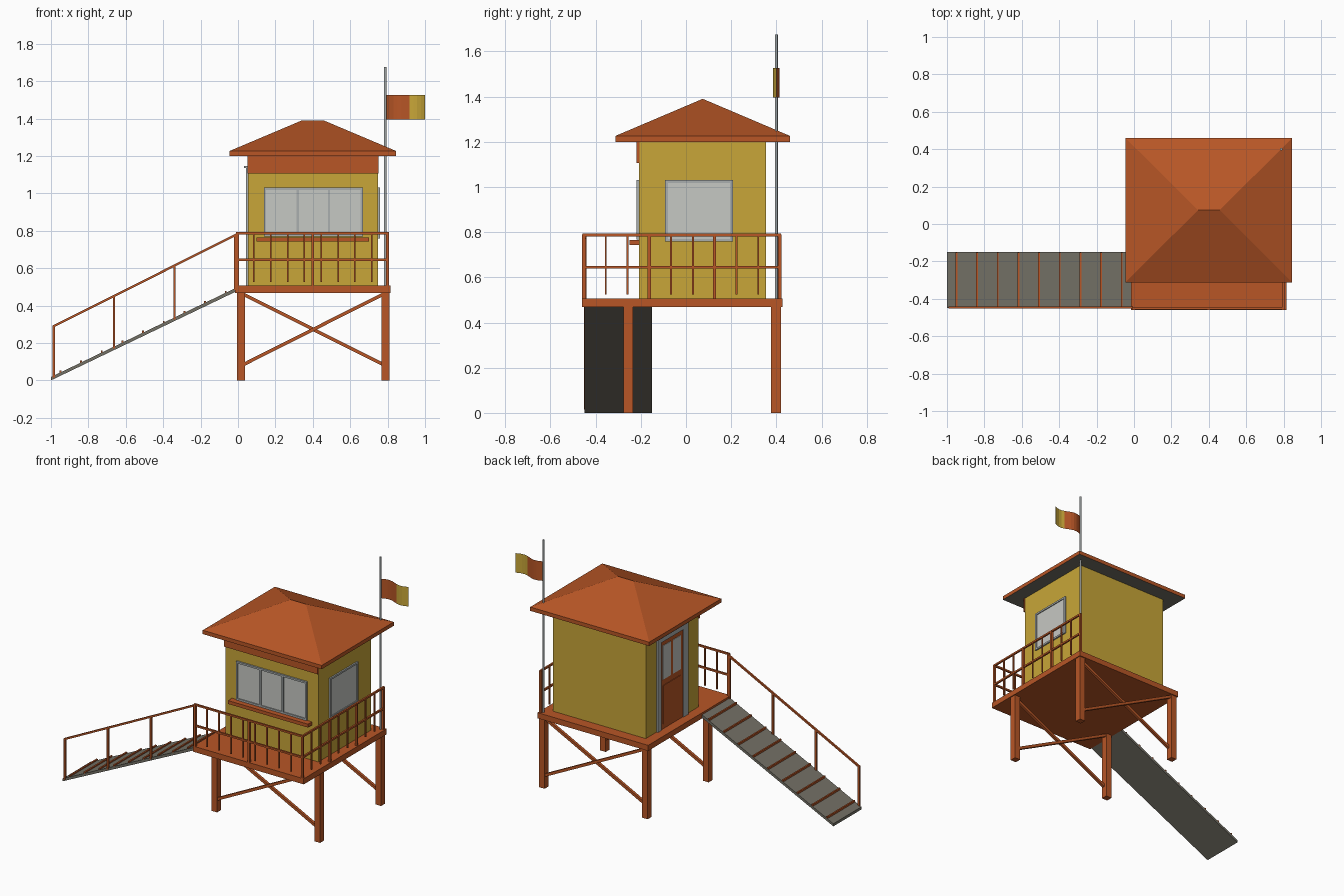
import bpy, bmesh, math
from mathutils import Vector

if "Cube" in bpy.data.objects:
    bpy.data.objects.remove(bpy.data.objects["Cube"])


def material(name, rgb):
    m = bpy.data.materials.new(name)
    lin = [(c / 255 / 12.92) if c < 11 else ((c / 255 + 0.055) / 1.055) ** 2.4 for c in rgb]
    m.diffuse_color = (*lin, 1)
    m.use_nodes = True
    m.node_tree.nodes["Principled BSDF"].inputs["Base Color"].default_value = m.diffuse_color
    return m


ORANGE = material("burnt orange", (184, 86, 38))
YELLOW = material("mustard yellow", (200, 166, 56))
GLASS = material("pale glass", (198, 200, 195))
METAL = material("light grey metal", (170, 175, 175))
GREY = material("weathered grey", (116, 113, 102))


def finish(name, bm, *mats):
    bmesh.ops.recalc_face_normals(bm, faces=bm.faces)
    me = bpy.data.meshes.new(name)
    bm.to_mesh(me)
    bm.free()
    ob = bpy.data.objects.new(name, me)
    for m in mats:
        me.materials.append(m)
    bpy.context.collection.objects.link(ob)
    return ob


def add_box(bm, x0, x1, y0, y1, z0, z1):
    v = [bm.verts.new((x, y, z)) for z in (z0, z1)
         for x, y in ((x0, y0), (x1, y0), (x1, y1), (x0, y1))]
    bm.faces.new(v[:4])
    bm.faces.new(v[4:])
    for i in range(4):
        j = (i + 1) % 4
        bm.faces.new((v[i], v[j], v[j + 4], v[i + 4]))


def boxes(name, mat, *dims):
    bm = bmesh.new()
    for d in dims:
        add_box(bm, *d)
    return finish(name, bm, mat)


def add_bar(bm, a, b, w):
    """Square bar from a to b, lying in an xz plane."""
    a, b = Vector(a), Vector(b)
    d = (b - a).normalized()
    s, n = Vector((0, w / 2, 0)), d.cross(Vector((0, 1, 0))) * w / 2
    v = [bm.verts.new(p + o) for p in (a, b) for o in (s + n, s - n, -s - n, n - s)]
    bm.faces.new(v[:4])
    bm.faces.new(v[4:])
    for i in range(4):
        j = (i + 1) % 4
        bm.faces.new((v[i], v[j], v[j + 4], v[i + 4]))


# Platform, legs and cross braces
boxes("deck", ORANGE, (-0.015, 0.815, -0.46, 0.427, 0.468, 0.506))
boxes("legs", ORANGE, *[(x, x + 0.043, y, y + 0.043, 0, 0.468)
                        for x in (-0.006, 0.766) for y in (-0.277, 0.377)])
bm = bmesh.new()
for y in (-0.255, 0.398):
    add_bar(bm, (0.03, y - 0.008, 0.085), (0.775, y - 0.008, 0.46), 0.018)
    add_bar(bm, (0.03, y + 0.008, 0.46), (0.775, y + 0.008, 0.085), 0.018)
finish("cross_braces", bm, ORANGE)

# Cabin with front board and counter
boxes("cabin_walls", YELLOW, (0.053, 0.748, -0.208, 0.355, 0.506, 1.2))
boxes("front_board", ORANGE, (0.05, 0.751, -0.22, -0.206, 1.105, 1.2))
boxes("front_counter", ORANGE, (0.1, 0.7, -0.25, -0.206, 0.742, 0.765))

# Hipped roof with a short ridge and a grey soffit
bm = bmesh.new()
X0, X1, Y0, Y1 = -0.046, 0.846, -0.312, 0.46
low, eave = [[bm.verts.new((x, y, z)) for x, y in ((X0, Y0), (X1, Y0), (X1, Y1), (X0, Y1))]
             for z in (1.2, 1.226)]
ra, rb = bm.verts.new((0.342, 0.074, 1.39)), bm.verts.new((0.458, 0.074, 1.39))
bm.faces.new(low)
for i in range(4):
    j = (i + 1) % 4
    bm.faces.new((low[i], low[j], eave[j], eave[i]))
bm.faces.new((eave[0], eave[1], rb, ra))
bm.faces.new((eave[1], eave[2], rb))
bm.faces.new((eave[2], eave[3], ra, rb))
bm.faces.new((eave[3], eave[0], ra))
roof = finish("roof", bm, ORANGE, GREY)
for p in roof.data.polygons:
    p.material_index = 1 if p.normal.z < -0.9 else 0

# Front window: three panes in a metal frame
boxes("front_glass", GLASS, (0.145, 0.66, -0.213, -0.206, 0.775, 1.025))
fy = (-0.22, -0.206)
boxes("front_window_frame", METAL,
      (0.138, 0.667, *fy, 1.018, 1.03), (0.138, 0.667, *fy, 0.768, 0.78),
      *[(x - 0.006, x + 0.006, *fy, 0.78, 1.018) for x in (0.144, 0.319, 0.487, 0.661)])

# Side window: one pane
boxes("side_glass", GLASS, (0.746, 0.752, -0.085, 0.2, 0.765, 1.02))
fx = (0.746, 0.758)
boxes("side_window_frame", METAL,
      (*fx, -0.092, 0.207, 1.018, 1.03), (*fx, -0.092, 0.207, 0.758, 0.77),
      (*fx, -0.092, -0.08, 0.77, 1.018), (*fx, 0.195, 0.207, 0.77, 1.018))

# Door on the stair side, with two upper panes
boxes("door_frame", METAL,
      (0.042, 0.056, 0.205, 0.24, 0.506, 1.1), (0.042, 0.056, -0.085, -0.035, 0.506, 1.1),
      (0.042, 0.056, -0.085, 0.24, 1.1, 1.135), (0.033, 0.056, -0.09, 0.245, 1.135, 1.147))
boxes("door_leaf", ORANGE, (0.048, 0.056, -0.035, 0.205, 0.506, 1.1))
boxes("door_panel", ORANGE, (0.044, 0.05, -0.01, 0.18, 0.54, 0.8))
boxes("door_panes", GLASS, *[(0.045, 0.05, y, y + 0.085, 0.84, 1.07) for y in (-0.012, 0.097)])

# Front and right railings
RY, RX = -0.452, 0.8
t = 0.006
rails = [d for z in (0.787, 0.645) for d in (
    (-0.01, RX + t, RY - t, RY + t, z - t, z + t),
    (RX - t, RX + t, RY, 0.42, z - t, z + t))]
boxes("rails", ORANGE, *rails)
p = 0.0075
boxes("rail_posts", ORANGE,
      *[(x - p, x + p, RY - p, RY + p, 0.5, 0.79) for x in (-0.003, 0.4, RX)],
      *[(RX - p, RX + p, y - p, y + p, 0.5, 0.79) for y in (-0.162, 0.126, 0.415)])
b = 0.004
boxes("balusters", ORANGE,
      *[(x - b, x + b, RY - b, RY + b, 0.525, 0.787)
        for x in [0.085 + 0.09 * i for i in range(8)]],
      *[(RX - b, RX + b, y - b, y + b, 0.525, 0.787)
        for y in [RY + 0.0965 * i for i in (1, 2, 4, 5, 7, 8)]])

# Sloping ramp with cleats
SLOPE = 0.482


def ramp_z(x):
    return 0.018 + (x + 1) * SLOPE


bm = bmesh.new()
profile = ((-1, 0.0), (-1, 0.018), (-0.012, ramp_z(-0.012)), (-0.012, ramp_z(-0.012) - 0.02))
sides = [[bm.verts.new((x, y, z)) for x, z in profile] for y in (-0.45, -0.15)]
for s in sides:
    bm.faces.new(s)
for i in range(4):
    j = (i + 1) % 4
    bm.faces.new((sides[0][i], sides[0][j], sides[1][j], sides[1][i]))
finish("ramp", bm, GREY)
boxes("ramp_cleats", ORANGE,
      *[(x - 0.005, x + 0.005, -0.448, -0.152, ramp_z(x) - 0.008, ramp_z(x) + 0.01)
        for x in [-0.95 + 0.1106 * i for i in range(9)]])

# Ramp handrail
bm = bmesh.new()
add_bar(bm, (-0.99, -0.446, 0.287), (-0.008, -0.446, 0.78), 0.012)
for x in (-0.985, -0.663, -0.34, -0.015):
    add_box(bm, x - 0.006, x + 0.006, -0.452, -0.44, ramp_z(x) - 0.01, 0.289 + (x + 0.985) * 0.502)
finish("ramp_handrail", bm, ORANGE)

# Flag pole and waving two-colour flag
bpy.ops.mesh.primitive_cylinder_add(vertices=12, radius=0.0065, depth=1.175,
                                    location=(0.787, 0.4, 1.0875))
pole = bpy.context.object
pole.name = "flag_pole"
pole.data.materials.append(METAL)
bpy.ops.object.shade_smooth_by_angle()

bm = bmesh.new()
N = 10
cols = []
for i in range(N + 1):
    x = 0.79 + 0.21 * i / N
    y = 0.4 + 0.015 * math.sin(2 * math.pi * i / N)
    cols.append([bm.verts.new((x, y, z)) for z in (1.395, 1.527)])
for a, c in zip(cols, cols[1:]):
    bm.faces.new((a[0], c[0], c[1], a[1]))
flag = finish("flag", bm, ORANGE, YELLOW)
for f in flag.data.polygons:
    f.material_index = 1 if f.center.x > 0.915 else 0
